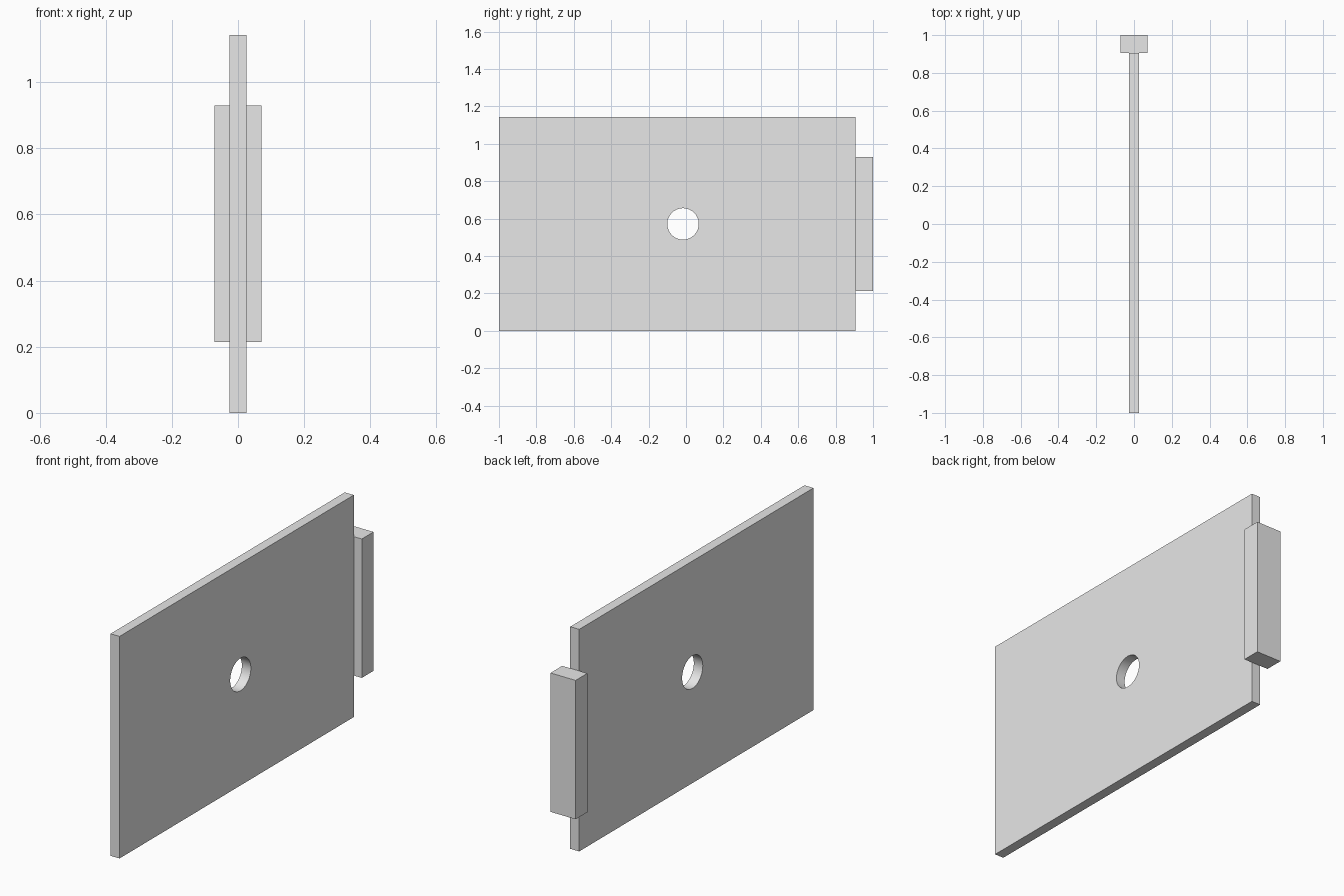
import bpy
import math

default = bpy.data.objects.get("Cube")
if default:
    bpy.data.objects.remove(default, do_unlink=True)

# Single plain grey
grey = bpy.data.materials.new("light_grey")
grey.use_nodes = True
grey.diffuse_color = (0.8, 0.8, 0.8, 1)
grey.node_tree.nodes["Principled BSDF"].inputs["Base Color"].default_value = (0.8, 0.8, 0.8, 1)


def box(name, size, centre):
    bpy.ops.mesh.primitive_cube_add(size=1, location=centre)
    ob = bpy.context.object
    ob.name = name
    ob.scale = size
    bpy.ops.object.transform_apply(location=False, rotation=False, scale=True)
    ob.data.materials.append(grey)
    return ob


PLATE_END = 0.905
HEIGHT = 1.143

# Upright plate
plate = box("plate", (0.051, 1 + PLATE_END, HEIGHT),
            (0, (PLATE_END - 1) / 2, HEIGHT / 2))

# Round hole through the plate
bpy.ops.mesh.primitive_cylinder_add(vertices=64, radius=0.084, depth=0.3,
                                    location=(0, -0.016, HEIGHT / 2),
                                    rotation=(0, math.pi / 2, 0))
cutter = bpy.context.object
cutter.name = "hole_cutter"
cutter.hide_render = True
cutter.data.materials.append(grey)

cut = plate.modifiers.new("hole", 'BOOLEAN')
cut.operation = 'DIFFERENCE'
cut.solver = 'EXACT'
cut.object = cutter
bpy.ops.object.select_all(action='DESELECT')
plate.select_set(True)
bpy.context.view_layer.objects.active = plate
bpy.ops.object.modifier_apply(modifier=cut.name)
bpy.data.objects.remove(cutter, do_unlink=True)
bpy.ops.object.shade_smooth_by_angle(angle=math.radians(30))

# Thick bar on the back edge
box("edge_bar", (0.143, 1 - PLATE_END, 0.715),
    (0, (1 + PLATE_END) / 2, HEIGHT / 2))
